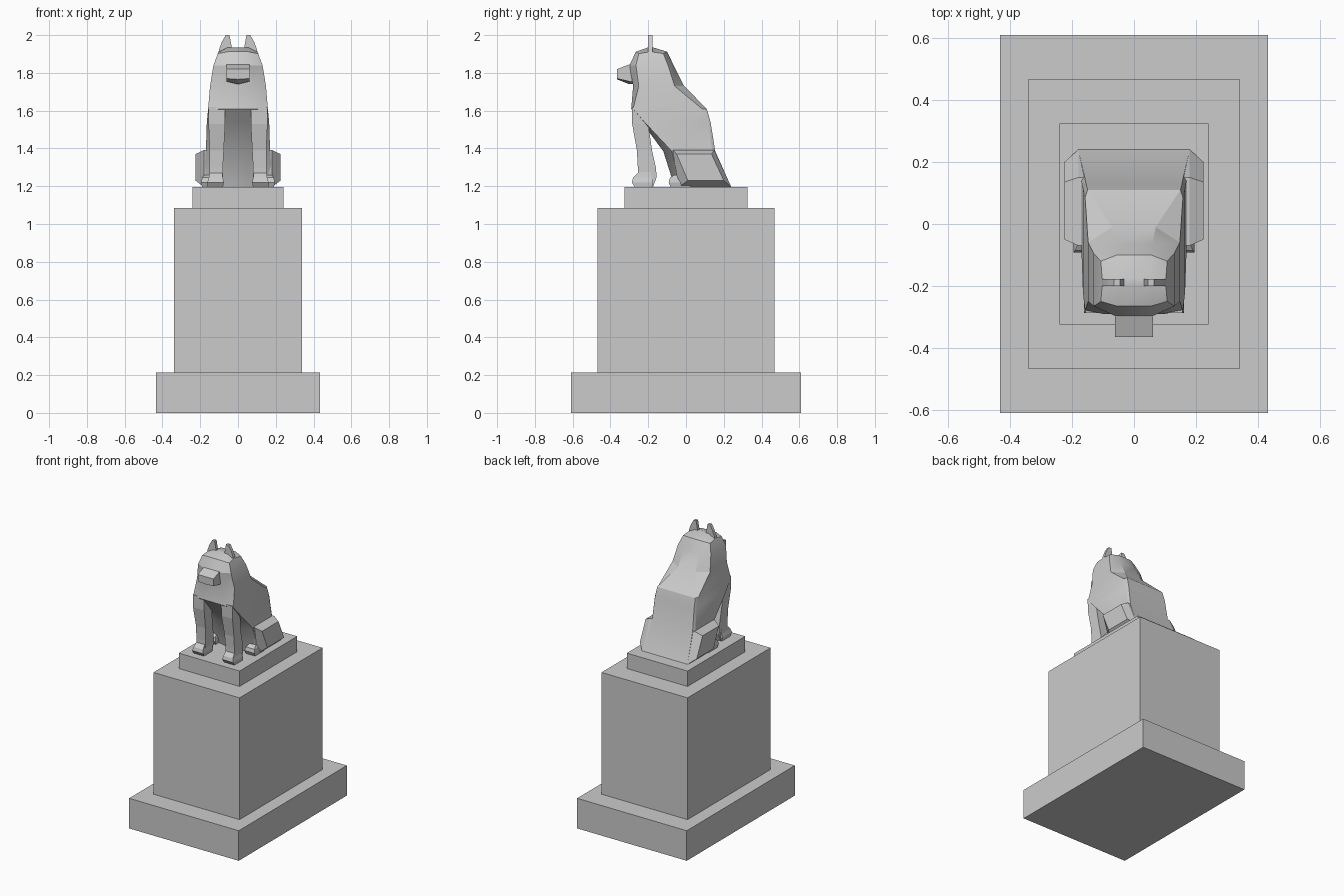
import bpy, bmesh, math

if "Cube" in bpy.data.objects:
    bpy.data.objects.remove(bpy.data.objects["Cube"])


def make_object(name, verts, faces, mirror=False, smooth=None):
    me = bpy.data.meshes.new(name)
    me.from_pydata(verts, [], faces)
    bm = bmesh.new()
    bm.from_mesh(me)
    bmesh.ops.recalc_face_normals(bm, faces=bm.faces)
    bm.to_mesh(me)
    bm.free()
    ob = bpy.data.objects.new(name, me)
    bpy.context.collection.objects.link(ob)
    if mirror:
        ob.modifiers.new("Mirror", 'MIRROR')
    if smooth:
        bpy.ops.object.select_all(action='DESELECT')
        ob.select_set(True)
        bpy.context.view_layer.objects.active = ob
        bpy.ops.object.shade_smooth_by_angle(angle=math.radians(smooth))
    return ob


def loft(name, rings, **kw):
    n = len(rings[0])
    verts = [p for r in rings for p in r]
    faces = [list(range(n)), list(range(len(verts) - n, len(verts)))]
    for k in range(len(rings) - 1):
        for i in range(n):
            j = (i + 1) % n
            faces.append([k*n + i, k*n + j, (k+1)*n + j, (k+1)*n + i])
    return make_object(name, verts, faces, **kw)


def rect(z, x0, x1, y0, y1):
    return [(x0, y0, z), (x1, y0, z), (x1, y1, z), (x0, y1, z)]


def box(name, x, y, z0, z1):
    return loft(name, [rect(z, -x, x, -y, y) for z in (z0, z1)])


# Stepped pedestal
box("pedestal_base", 0.433, 0.61, 0, 0.215)
box("pedestal_block", 0.34, 0.468, 0.215, 1.085)
box("pedestal_cap", 0.24, 0.325, 1.085, 1.195)

# Torso and head: octagonal rings
# (z, front y, back y, side front y, side back y, front w, side w, back w, side drop)
stations = [
    (1.195, -0.06, 0.24, -0.03, 0.225, 0.05, 0.185, 0.18, 0),
    (1.385, -0.12, 0.155, -0.075, 0.14, 0.05, 0.17, 0.16, 0),
    (1.54, -0.235, 0.13, -0.22, 0.115, 0.06, 0.165, 0.155, 0),
    (1.61, -0.29, 0.11, -0.28, 0.085, 0.10, 0.158, 0.15, 0),
    (1.73, -0.28, -0.01, -0.25, -0.06, 0.08, 0.148, 0.07, 0),
    (1.84, -0.30, -0.065, -0.265, -0.095, 0.055, 0.13, 0.06, 0),
    (1.912, -0.265, -0.10, -0.25, -0.12, 0.055, 0.107, 0.055, 0.01),
    (1.935, -0.20, -0.175, -0.20, -0.175, 0.055, 0.103, 0.055, 0.025),
]
rings = []
for z, f, b, sf, sb, wf, w, wb, dz in stations:
    half = [(wf, f, z), (w, sf, z - dz), (w, sb, z - dz), (wb, b, z)]
    rings.append(half + [(-x, y, h) for x, y, h in reversed(half)])
loft("torso_and_head", rings, smooth=25)

# Tapered muzzle, with a slight ridge underneath
loft("muzzle", [
    [(-.062, y, t), (.062, y, t), (.062, y, b), (0, y, b - d), (-.062, y, b)]
    for y, t, b, d in ((-.26, 1.85, 1.755, .015), (-.30, 1.845, 1.755, .015),
                       (-.365, 1.82, 1.77, .004))])

# Thin upright ears
ear = [(.107, 1.89), (.10, 1.925), (.085, 1.965), (.065, 2.0), (.045, 2.0),
       (.035, 1.945), (.03, 1.92)]
loft("ear", [[(x, y, z) for x, z in ear] for y in (-.20, -.178)], mirror=True)

# Front legs and paws
loft("front_leg", [
    rect(1.62, .068, .156, -.287, -.18),
    rect(1.53, .068, .156, -.285, -.20),
    rect(1.39, .075, .15, -.26, -.18),
    rect(1.30, .08, .15, -.255, -.16),
    rect(1.25, .08, .15, -.255, -.155),
    rect(1.195, .085, .15, -.25, -.175)], mirror=True)
loft("front_paw", [
    rect(1.195, .08, .16, -.27, -.18),
    rect(1.22, .075, .162, -.287, -.175),
    rect(1.245, .08, .155, -.28, -.18),
    rect(1.275, .085, .15, -.25, -.19)], mirror=True)

# Bevelled hind thighs and paws
thigh_inner = [(-.07, 1.392), (.15, 1.392), (.24, 1.195), (-.04, 1.195)]
thigh_outer = [(-.05, 1.37), (.135, 1.37), (.20, 1.23), (.01, 1.23)]
loft("hind_thigh", [
    [(.15, y, z) for y, z in thigh_inner],
    [(.18, y, z) for y, z in thigh_inner],
    [(.225, y, z) for y, z in thigh_outer]], mirror=True)
loft("hind_paw", [
    rect(1.195, .12, .19, -.08, .02),
    rect(1.22, .115, .195, -.092, .02),
    rect(1.245, .12, .19, -.085, .02),
    rect(1.26, .13, .18, -.06, .02)], mirror=True)
